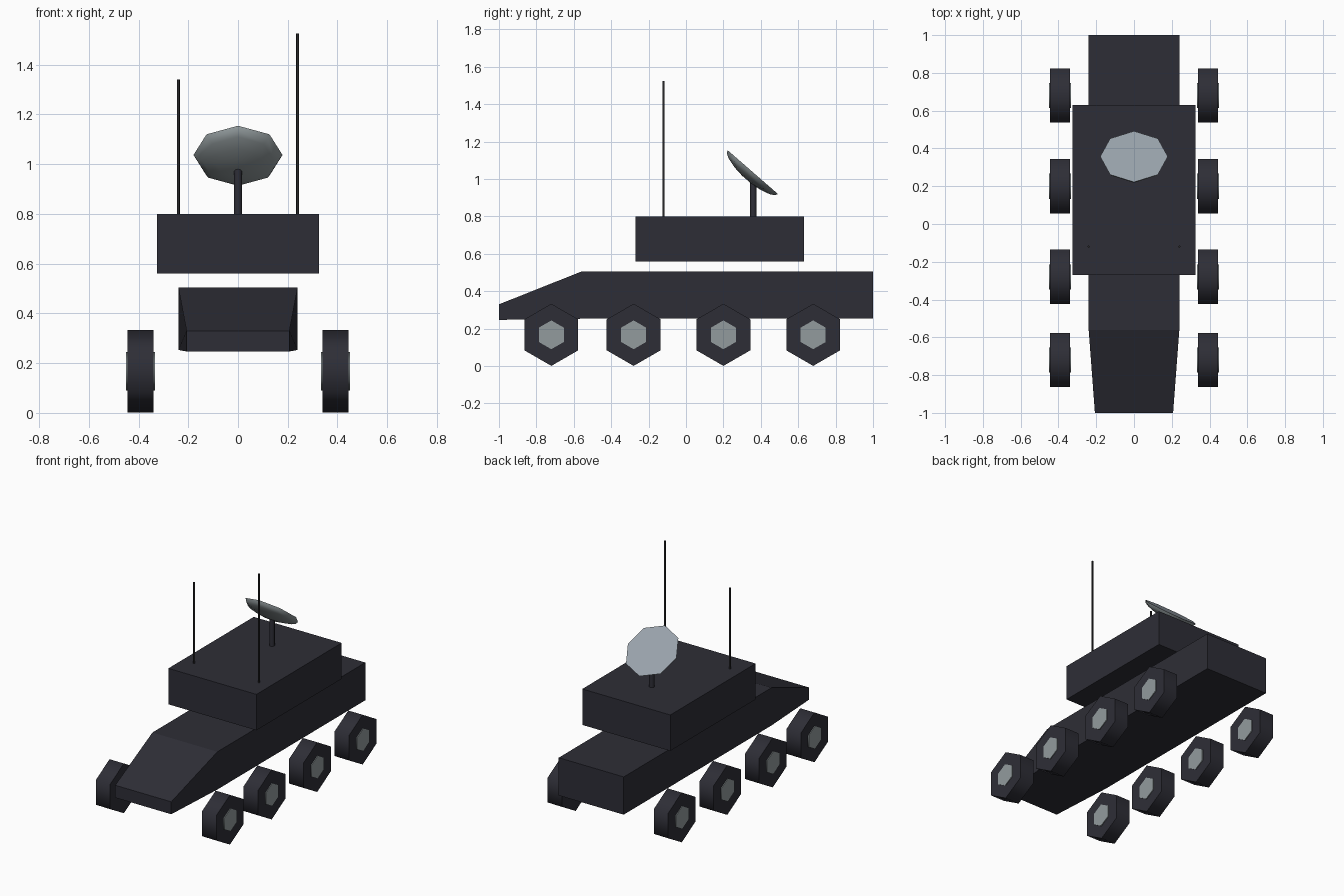
import bpy, bmesh
from math import sin, cos, pi, radians
from mathutils import Matrix, Vector

cube = bpy.data.objects.get("Cube")
if cube:
    bpy.data.objects.remove(cube, do_unlink=True)


def material(name, rgb):
    m = bpy.data.materials.new(name)
    m.use_nodes = True
    m.diffuse_color = (*rgb, 1)
    m.node_tree.nodes["Principled BSDF"].inputs["Base Color"].default_value = (*rgb, 1)
    return m


DARK = material("dark slate", (0.027, 0.027, 0.037))
BLACK = material("black metal", (0.02, 0.02, 0.022))
GREY = material("hub grey", (0.29, 0.33, 0.34))
PALE = material("pale dish grey", (0.32, 0.365, 0.41))


def finish(name, bm, mats, smooth=False):
    bmesh.ops.recalc_face_normals(bm, faces=bm.faces)
    mesh = bpy.data.meshes.new(name)
    bm.to_mesh(mesh)
    bm.free()
    for m in mats:
        mesh.materials.append(m)
    ob = bpy.data.objects.new(name, mesh)
    bpy.context.collection.objects.link(ob)
    if smooth:
        bpy.ops.object.select_all(action='DESELECT')
        ob.select_set(True)
        bpy.context.view_layer.objects.active = ob
        bpy.ops.object.shade_smooth_by_angle(angle=radians(62))
    return ob


def lathe(name, profile, sides, matrix, mats):
    """Capped solid of revolution; profile holds (radius, height) pairs."""
    bm = bmesh.new()
    rings = []
    for r, h in profile:
        angles = [2 * pi * i / sides for i in range(sides)]
        rings.append([bm.verts.new(matrix @ Vector((r * sin(a), r * cos(a), h)))
                      for a in angles])
    for low, high in zip(rings, rings[1:]):
        for i in range(sides):
            j = (i + 1) % sides
            bm.faces.new((low[i], low[j], high[j], high[i]))
    bm.faces.new(rings[0])
    top = bm.faces.new(rings[-1])
    top.material_index = len(mats) - 1
    return finish(name, bm, mats, True)


def basis(x, y, z, origin):
    m = Matrix((x, y, z)).transposed().to_4x4()
    m.translation = origin
    return m


# Hull: side profile with a sloped, slightly tapered nose
bm = bmesh.new()
profile = [(-1, 0.247, 0.207), (-1, 0.33, 0.207), (-0.56, 0.505, 0.24),
           (1, 0.505, 0.24), (1, 0.253, 0.24), (-0.56, 0.253, 0.24)]
left, right = [[bm.verts.new((s * w, y, z)) for y, z, w in profile] for s in (1, -1)]
bm.faces.new(left)
bm.faces.new(right)
for i in range(len(profile)):
    j = (i + 1) % len(profile)
    bm.faces.new((left[i], left[j], right[j], right[i]))
finish("hull", bm, [DARK])

# Upper cabin box, floating above the hull
bm = bmesh.new()
bmesh.ops.create_cube(bm, size=1, matrix=Matrix.Translation((0, 0.18, 0.68))
                      @ Matrix.Diagonal((0.65, 0.9, 0.24, 1)))
finish("cabin", bm, [DARK])

# Four hexagonal wheels on each side, with hubs through them
X, Y, Z = Vector((1, 0, 0)), Vector((0, 1, 0)), Vector((0, 0, 1))
for side, s in (("left", 1), ("right", -1)):
    for n, y in enumerate((-0.72, -0.28, 0.2, 0.68), 1):
        m = basis(Y, Z, X, (s * 0.392, y, 0.167))
        lathe(f"{side}_wheel_{n}", [(0.166, -0.053), (0.166, 0.053)], 6, m, [DARK])
        lathe(f"{side}_hub_{n}", [(0.077, -0.058), (0.077, 0.058)], 6, m, [GREY])

# Antennas and dish mast
for name, x, y, r, top in (("left_antenna", 0.24, -0.12, 0.006, 1.525),
                           ("right_antenna", -0.24, -0.12, 0.006, 1.34),
                           ("dish_mast", 0, 0.36, 0.017, 0.98)):
    lathe(name, [(r, 0.79), (r, top)], 8, Matrix.Translation((x, y, 0)),
          [DARK if name == "dish_mast" else BLACK])

# Eight-sided dish facing up and back
n = Vector((0, 0.656, 0.754)).normalized()
lathe("dish", [(0.03, -0.052), (0.09, -0.045), (0.145, -0.03), (0.17, -0.016), (0.179, 0)],
      8, basis(X, n.cross(X), n, (0, 0.357, 1.037)), [GREY, PALE])
